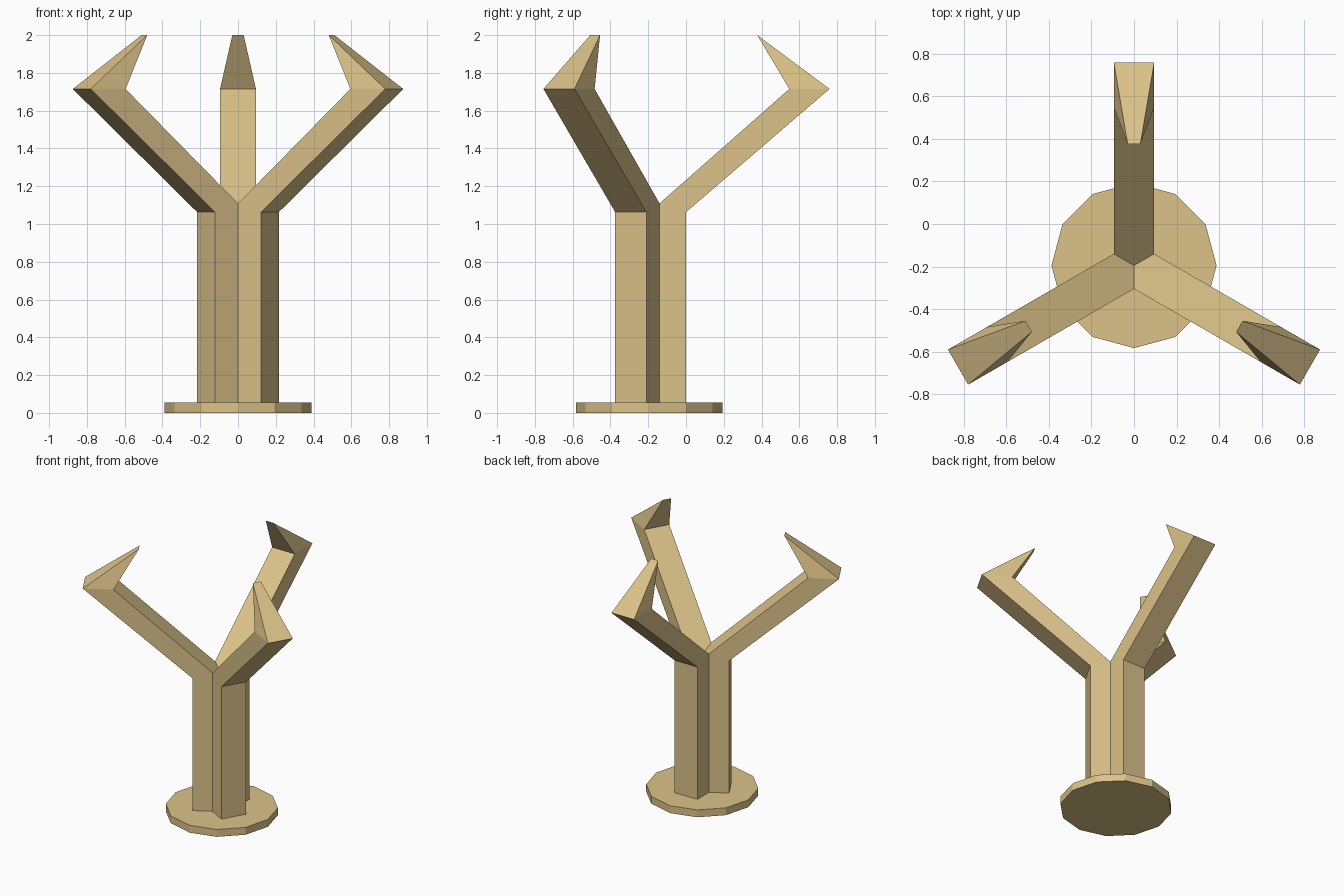
import bpy, bmesh, math
from mathutils import Matrix, Vector

if "Cube" in bpy.data.objects:
    bpy.data.objects.remove(bpy.data.objects["Cube"])

CENTER = Vector((0, -0.195, 0))   # axis of the three-fold symmetry
W = 0.095                         # half width of each arm
R0 = W * math.tan(math.radians(30))  # where neighbouring arms meet

tan = bpy.data.materials.new("tan_wood")
tan.diffuse_color = (0.71, 0.54, 0.25, 1)
tan.use_nodes = True
tan.node_tree.nodes["Principled BSDF"].inputs["Base Color"].default_value = tan.diffuse_color


def finish(bm, name):
    bmesh.ops.remove_doubles(bm, verts=bm.verts[:], dist=0.0005)
    bmesh.ops.recalc_face_normals(bm, faces=bm.faces[:])
    bmesh.ops.translate(bm, verts=bm.verts[:], vec=CENTER)
    mesh = bpy.data.meshes.new(name)
    bm.to_mesh(mesh)
    bm.free()
    mesh.materials.append(tan)
    bpy.context.collection.objects.link(bpy.data.objects.new(name, mesh))


# Base: thin twelve-sided disc
bm = bmesh.new()
bmesh.ops.create_cone(bm, cap_ends=True, segments=12, radius1=0.388, radius2=0.388,
                      depth=0.056, matrix=Matrix.Translation((0, 0, 0.028)))
finish(bm, "base_disc")

# Post and arms: one mitred third (half width, radius, height), repeated three times
profile = [(W, R0, 0.03), (W, 0.195, 0.03), (W, 0.195, 1.063), (W, 0.955, 1.715),
           (0.03, 0.572, 2.0), (W, 0.742, 1.715), (W, R0, 1.109)]
bm = bmesh.new()
for i in range(3):
    rot = Matrix.Rotation(math.radians(120 * i), 3, 'Z')
    L, R = ([bm.verts.new(rot @ Vector((s * x, r, z))) for x, r, z in profile]
            for s in (-1, 1))
    low = bm.verts.new((0, 0, 0.03))
    top = bm.verts.new((0, 0, 1.06))
    for side in (L, R):
        bm.faces.new([side[k] for k in (0, 1, 2, 6)])   # post side
        bm.faces.new([side[k] for k in (2, 3, 5, 6)])   # arm side
        bm.faces.new([side[k] for k in (3, 4, 5)])      # claw side
    for k in range(1, 5):                               # outer strip and claw
        bm.faces.new((L[k], L[k + 1], R[k + 1], R[k]))
    bm.faces.new((top, L[6], L[5], R[5], R[6]))         # upper face of the arm
    bm.faces.new((low, L[0], L[1], R[1], R[0]))         # underside
finish(bm, "post_with_claw_arms")
